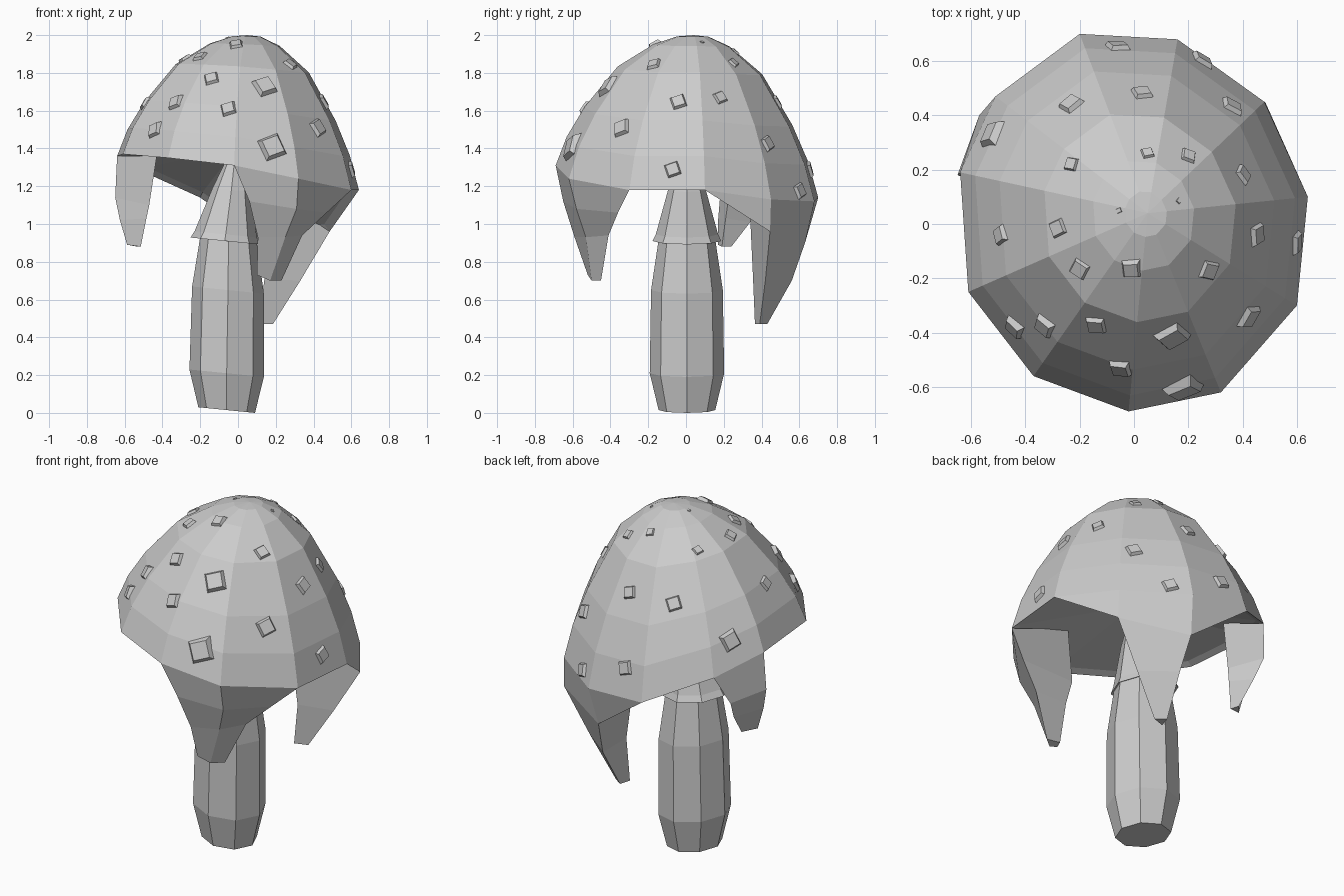
import bpy, bmesh, math
from mathutils import Vector, Matrix
from mathutils.bvhtree import BVHTree

cube = bpy.data.objects.get("Cube")
if cube:
    bpy.data.objects.remove(cube, do_unlink=True)

grey = bpy.data.materials.new("plain_grey")
grey.use_nodes = True
grey.diffuse_color = (0.6, 0.6, 0.6, 1)
grey.node_tree.nodes["Principled BSDF"].inputs["Base Color"].default_value = (0.6, 0.6, 0.6, 1)


def finish(bm, name):
    mesh = bpy.data.meshes.new(name)
    bm.to_mesh(mesh)
    bm.free()
    mesh.materials.append(grey)
    ob = bpy.data.objects.new(name, mesh)
    bpy.context.collection.objects.link(ob)


def strip(bm, upper, lower):
    """Join two equal rows of vertices with quads."""
    for i in range(len(upper) - 1):
        bm.faces.new((upper[i], upper[i + 1], lower[i + 1], lower[i]))


def fan(bm, top, ring):
    for a, b in zip(ring, ring[1:] + ring[:1]):
        bm.faces.new((top, b, a))


# Cap: a tilted, uneven dome between an apex and an irregular rim
APEX = Vector((0.05, 0.04, 2.0))
RIM = [(-.20, .70, 1.14), (.16, .68, 1.12), (.48, .45, 1.13), (.64, .10, 1.18),
       (.60, -.30, 1.18), (.32, -.62, 1.24), (-.02, -.69, 1.31), (-.37, -.56, 1.35),
       (-.61, -.25, 1.37), (-.64, .19, 1.36), (-.51, .47, 1.28)]
PROFILE = [(.12, .01), (.29, .07), (.55, .24), (.79, .55), (.92, .78), (1, 1)]

bm = bmesh.new()
rings = []
for f, h in PROFILE:
    ring = []
    for p in RIM:
        d = Vector(p) - APEX
        ring.append(bm.verts.new(APEX + Vector((d.x * f, d.y * f, d.z * h))))
    rings.append(ring)
fan(bm, bm.verts.new(APEX), rings[0])
for upper, lower in zip(rings, rings[1:]):
    strip(bm, upper + upper[:1], lower + lower[:1])
rim = rings[-1]

# Back of the rim dips down to carry the back lobe
dip = [bm.verts.new(p) for p in ((.13, .63, .90), (.485, .445, .96))]
strip(bm, rim[1:3], dip)
bm.faces.new((rim[0], rim[1], dip[0]))
bm.faces.new((rim[2], rim[3], dip[1]))
bm.normal_update()
tree = BVHTree.FromBMesh(bm)

# Shallow underside with a narrow lip
edge = [rim[0]] + dip + rim[3:]
HUB = Vector((0, 0, 1.41))
inner = [bm.verts.new(HUB.lerp(v.co, .94) + Vector((0, 0, .012))) for v in edge]
strip(bm, edge + edge[:1], inner + inner[:1])
fan(bm, bm.verts.new(HUB), inner[::-1])

# Hanging lobes: wedges whose rows end with the inner ridge point
LOBES = [
    (rim[4:7], (.20, -.31, 1.33),
     [[(.47, -.36, 1.06), (.31, -.58, 1.08), (.06, -.65, 1.12), (.12, -.37, 1.06)],
      [(.34, -.41, .94), (.25, -.53, .93), (.105, -.59, .93), (.13, -.41, .94)],
      [(.23, -.45, .70), (.17, -.50, .70), (.10, -.52, .73), (.13, -.46, .72)]]),
    (dip, (.08, .33, 1.25),
     [[(.15, .56, .70), (.33, .42, .70), (.14, .355, .71)],
      [(.13, .43, .47), (.185, .39, .47), (.11, .365, .47)]]),
    (rim[9:11], (-.43, .23, 1.36),
     [[(-.65, .18, 1.14), (-.57, .40, 1.12), (-.47, .22, 1.10)],
      [(-.625, .17, 1.02), (-.55, .34, 1.01), (-.485, .21, 1.03)],
      [(-.587, .17, .89), (-.53, .24, .88), (-.515, .19, .88)]]),
]
for top, ridge, rows in LOBES:
    upper = top + [bm.verts.new(ridge)]
    for row in rows:
        lower = [bm.verts.new(p) for p in row]
        strip(bm, upper + upper[:1], lower + lower[:1])
        upper = lower
    bm.faces.new(upper)
finish(bm, "cap")


# Stem and skirt: eight-sided lathe along a leaning axis
def lathe(name, sections, slope):
    bm = bmesh.new()
    rows = []
    for x, z, r in sections:
        row = []
        for i in range(8):
            a = -i * math.tau / 8
            dx, dy = r * math.cos(a), r * math.sin(a)
            row.append(bm.verts.new((x + dx, dy + 0.005, z - slope * dx)))
        rows.append(row)
    for upper, lower in zip(rows, rows[1:]):
        strip(bm, upper + upper[:1], lower + lower[:1])
    bm.faces.new(rows[0][::-1])
    bm.faces.new(rows[-1])
    finish(bm, name)


lathe("stem", [(-.035, 1.15, .08), (-.05, .93, .148), (-.053, .65, .19),
               (-.06, .21, .197), (-.06, .015, .15)], 0.1)
lathe("skirt", [(-.01, 1.42, .04), (-.02, 1.32, .05), (-.035, 1.18, .10),
                (-.065, .945, .165), (-.07, .91, .182), (-.06, .92, .14)], 0.1)


# Spots: tapered square warts sitting on the cap, each x, y and half size
SPOTS = [(-.06, .65, .042), (.25, .60, .042), (-.52, .33, .052), (-.23, .44, .042),
         (.03, .48, .038), (.36, .43, .042), (-.23, .22, .028), (.05, .26, .025),
         (.20, .25, .03), (.40, .18, .036), (-.055, .05, .011), (.165, .085, .011),
         (-.49, -.04, .036), (-.28, -.015, .034), (-.20, -.165, .036),
         (-.01, -.165, .037), (.275, -.17, .038), (.45, -.04, .042),
         (.595, -.07, .042), (.42, -.34, .048), (.14, -.41, .058), (.18, -.60, .066),
         (-.05, -.53, .042), (-.14, -.37, .04), (-.33, -.375, .042), (-.44, -.38, .042)]
CORNERS = [(-1, -1), (1, -1), (1, 1), (-1, 1)]
bm = bmesh.new()
for x, y, s in SPOTS:
    hit, n, _, _ = tree.ray_cast(Vector((x, y, 3)), Vector((0, 0, -1)))
    side = Vector((0, 0, 1)).cross(n).normalized()
    frame = Matrix((side, n.cross(side), n)).transposed() @ Matrix.Rotation(0.35, 3, 'Z')
    base, lid = [[bm.verts.new(hit + frame @ Vector((i * w, j * w, h))) for i, j in CORNERS]
                 for w, h in ((s, -.012), (s * .7, s * .4))]
    bm.faces.new(lid)
    bm.faces.new(base[::-1])
    strip(bm, lid[::-1] + lid[-1:], base[::-1] + base[-1:])
finish(bm, "cap_spots")
